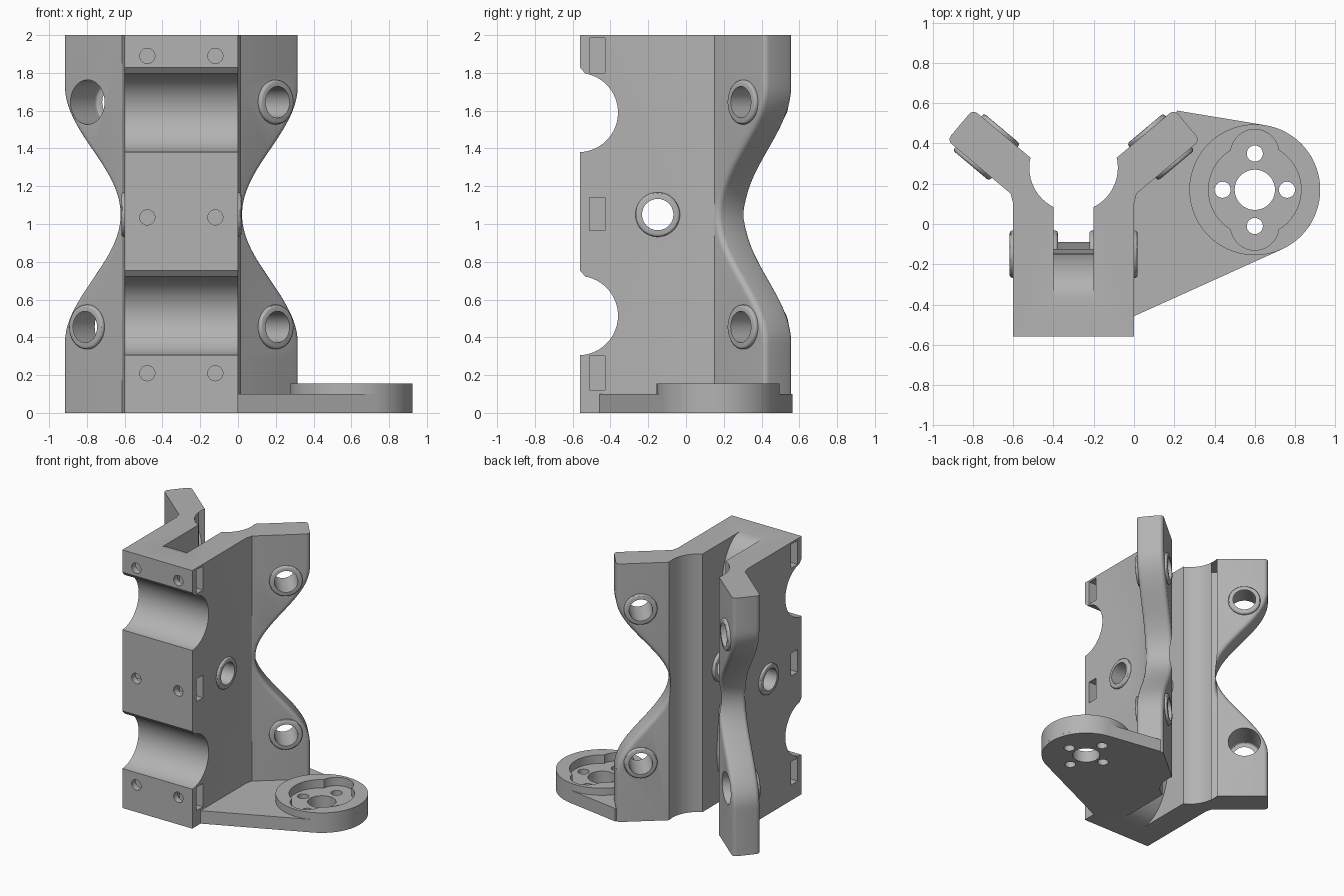
import bpy, bmesh
from math import cos, sin, pi, radians
from mathutils import Vector, Matrix

old = bpy.data.objects.get("Cube")
if old:
    bpy.data.objects.remove(old, do_unlink=True)

grey = bpy.data.materials.new("plain_grey")
grey.use_nodes = True
grey.diffuse_color = (0.45, 0.45, 0.45, 1)
grey.node_tree.nodes["Principled BSDF"].inputs["Base Color"].default_value = grey.diffuse_color

MID = -0.3                      # symmetry plane of the clamp
ALONG = Vector((0.766, 0.643, 0))   # direction of the wing
OUT = Vector((0.643, -0.766, 0))    # outward normal of the wing
ROOT = Vector((-0.085, 0.33, 0))    # inner root of the wing
PIN = (-0.15, 1.05)             # y, z of the axle hole


def finish(bm, name):
    bmesh.ops.recalc_face_normals(bm, faces=bm.faces)
    me = bpy.data.meshes.new(name)
    bm.to_mesh(me)
    bm.free()
    me.materials.append(grey)
    ob = bpy.data.objects.new(name, me)
    bpy.context.collection.objects.link(ob)
    return ob


def extrude(points, offset):
    bm = bmesh.new()
    face = bm.faces.new([bm.verts.new(p) for p in points])
    new = bmesh.ops.extrude_face_region(bm, geom=[face])["geom"]
    bmesh.ops.translate(bm, vec=offset, verts=[v for v in new if isinstance(v, bmesh.types.BMVert)])
    return bm


def prism(name, pts, axis, lo, hi):
    if axis == "x":
        return finish(extrude([(lo, a, b) for a, b in pts], (hi - lo, 0, 0)), name)
    return finish(extrude([(a, b, lo) for a, b in pts], (0, 0, hi - lo)), name)


def box(name, x, y, z):
    return prism(name, [(x[0], y[0]), (x[1], y[0]), (x[1], y[1]), (x[0], y[1])], "z", *z)


def rod(name, start, end, r, bevel=0):
    start, end = Vector(start), Vector(end)
    d = end - start
    rot = d.to_track_quat("Z", "Y").to_matrix().to_4x4()
    bm = bmesh.new()
    bmesh.ops.create_cone(bm, cap_ends=True, segments=48, radius1=r, radius2=r, depth=d.length,
                          matrix=Matrix.Translation((start + end) / 2) @ rot)
    if bevel:
        rims = [e for e in bm.edges if any(len(f.verts) > 4 for f in e.link_faces)]
        bmesh.ops.bevel(bm, geom=rims, offset=bevel, segments=3, profile=0.5, affect="EDGES")
    return finish(bm, name)


def combine(target, tool, op):
    mod = target.modifiers.new(op, "BOOLEAN")
    mod.operation, mod.object, mod.solver = op, tool, "EXACT"
    bpy.context.view_layer.objects.active = target
    bpy.ops.object.modifier_apply(modifier=mod.name)
    bpy.data.objects.remove(tool, do_unlink=True)


def arc(cx, cy, r, a0, a1, n=32, ry=None):
    ry = ry or r
    angles = [radians(a0 + (a1 - a0) * i / n) for i in range(n + 1)]
    return [(cx + r * cos(a), cy + ry * sin(a)) for a in angles]


def flip(p):
    return Vector((2 * MID - p[0], *p[1:]))


# Main block with the roots of both wings
def wing_point(s, n):
    return ROOT + ALONG * s + OUT * n


half = [(0, -0.56), (0, 0.1), wing_point(-0.04, 0.2)[:2], wing_point(-0.04, 0)[:2]]
outline = half + [(2 * MID - x, y) for x, y in reversed(half)]
body = prism("clamp_body", outline, "z", 0, 2)


# Wings with a waisted, rounded outer edge
def wing(side):
    steps = 64
    curve = []
    for i in range(steps + 1):
        z = 2 * i / steps
        waist = 0.5 + 0.5 * cos(pi * min(abs(z - PIN[1]) / 0.68, 1))
        curve.append(wing_point(0.372 - 0.385 * waist, 0) + Vector((0, 0, z)))
    back = wing_point(-0.1, 0)
    bm = extrude(curve + [back + Vector((0, 0, 2)), back], OUT * 0.2)
    bm.normal_update()

    def on_rim(e):
        caps = [f for f in e.link_faces if len(f.verts) > 4]
        mid = (e.verts[0].co + e.verts[1].co) / 2
        return len(caps) == 1 and (mid - ROOT).dot(ALONG) > -0.06 \
            and abs(e.verts[0].co.z - e.verts[1].co.z) > 0.001
    bmesh.ops.bevel(bm, geom=[e for e in bm.edges if on_rim(e)], offset=0.03,
                    segments=4, profile=0.5, affect="EDGES")
    if side < 0:
        for v in bm.verts:
            v.co = flip(v.co)
    return finish(bm, "wing")


for side in (1, -1):
    combine(body, wing(side), "UNION")

# Round channel between the wings
combine(body, rod("channel", (MID, 0.28, -0.1), (MID, 0.28, 2.1), 0.22), "DIFFERENCE")

# Wheel slot: flared mouths at both ends and a round pocket at the axle
slot = arc(-0.37, 1.6, 0.225, 90, 0, 12, 0.4) + arc(*PIN, 0.3, 85, 275, 24) \
    + arc(-0.37, 0.4, 0.28, 0, -90, 12, 0.4)
slot = [(-0.37, 2.1)] + slot + [(-0.37, -0.1), (0.5, -0.1), (0.5, 2.1)]
combine(body, prism("slot", slot, "x", MID - 0.1, MID + 0.1), "DIFFERENCE")

# Two cross grooves in the front, chamfered on top
for z in (1.59, 0.515):
    groove = arc(-0.57, z, 0.21, -90, 80) + [(-0.562, z + 0.24), (-0.7, z + 0.24), (-0.7, z - 0.21)]
    combine(body, prism("groove", groove, "x", -0.8, 0.2), "DIFFERENCE")

# Nut pockets in the sides and screw holes in the front
for z0, z1, zs in ((1.8, 1.985, 1.89), (0.965, 1.14, 1.035), (0.12, 0.3, 0.21)):
    for x0, x1, xs in ((-0.2, 0.1, -0.12), (-0.7, -0.4, -0.48)):
        combine(body, box("pocket", (x0, x1), (-0.51, -0.43), (z0, z1)), "DIFFERENCE")
        combine(body, rod("screw", (xs, -0.7, zs), (xs, -0.38, zs), 0.04), "DIFFERENCE")

# Raised rims, then the holes through them
centre = wing_point(0.2, 0.1)
for mirror in (Vector, flip):
    for z in (1.645, 0.455):
        c = centre + Vector((0, 0, z))
        combine(body, rod("rim", mirror(c - OUT * 0.12), mirror(c + OUT * 0.12), 0.118, 0.015), "UNION")
        combine(body, rod("hole", mirror(c - OUT * 0.3), mirror(c + OUT * 0.3), 0.083), "DIFFERENCE")
    combine(body, rod("rim", mirror((-0.222, *PIN)), mirror((0.018, *PIN)), 0.118, 0.015), "UNION")
combine(body, rod("axle_hole", (-0.8, *PIN), (0.2, *PIN), 0.083), "DIFFERENCE")

# Foot plate with a raised disc
CX, CY = 0.6, 0.17
plate_outline = [(-0.02, -0.467)] + arc(CX, CY, 0.325, -65.3, 81) + [(0.215, 0.563), (-0.02, 0.1)]
plate = prism("foot_plate", plate_outline, "z", 0, 0.1)
combine(plate, prism("disc", arc(CX, CY, 0.325, -65.3, 288.9, 80), "z", 0.02, 0.155), "UNION")

# Recess with two lobes, and the holes in its floor
combine(plate, rod("recess", (CX, CY, 0.09), (CX, CY, 0.3), 0.23), "DIFFERENCE")
lobes = arc(CX, CY + 0.18, 0.12, 0, 180) + arc(CX, CY - 0.18, 0.12, 180, 360)
combine(plate, prism("lobes", lobes, "z", 0.09, 0.3), "DIFFERENCE")
for dx, dy, r in ((0, 0, 0.1), (0.16, 0, 0.04), (-0.16, 0, 0.04), (0, 0.18, 0.04), (0, -0.18, 0.04)):
    combine(plate, rod("hole", (CX + dx, CY + dy, -0.1), (CX + dx, CY + dy, 0.3), r), "DIFFERENCE")

# Smooth curved faces, keep hard edges
for ob in (body, plate):
    bpy.ops.object.select_all(action="DESELECT")
    ob.select_set(True)
    bpy.context.view_layer.objects.active = ob
    bpy.ops.object.shade_smooth_by_angle(angle=radians(30))
